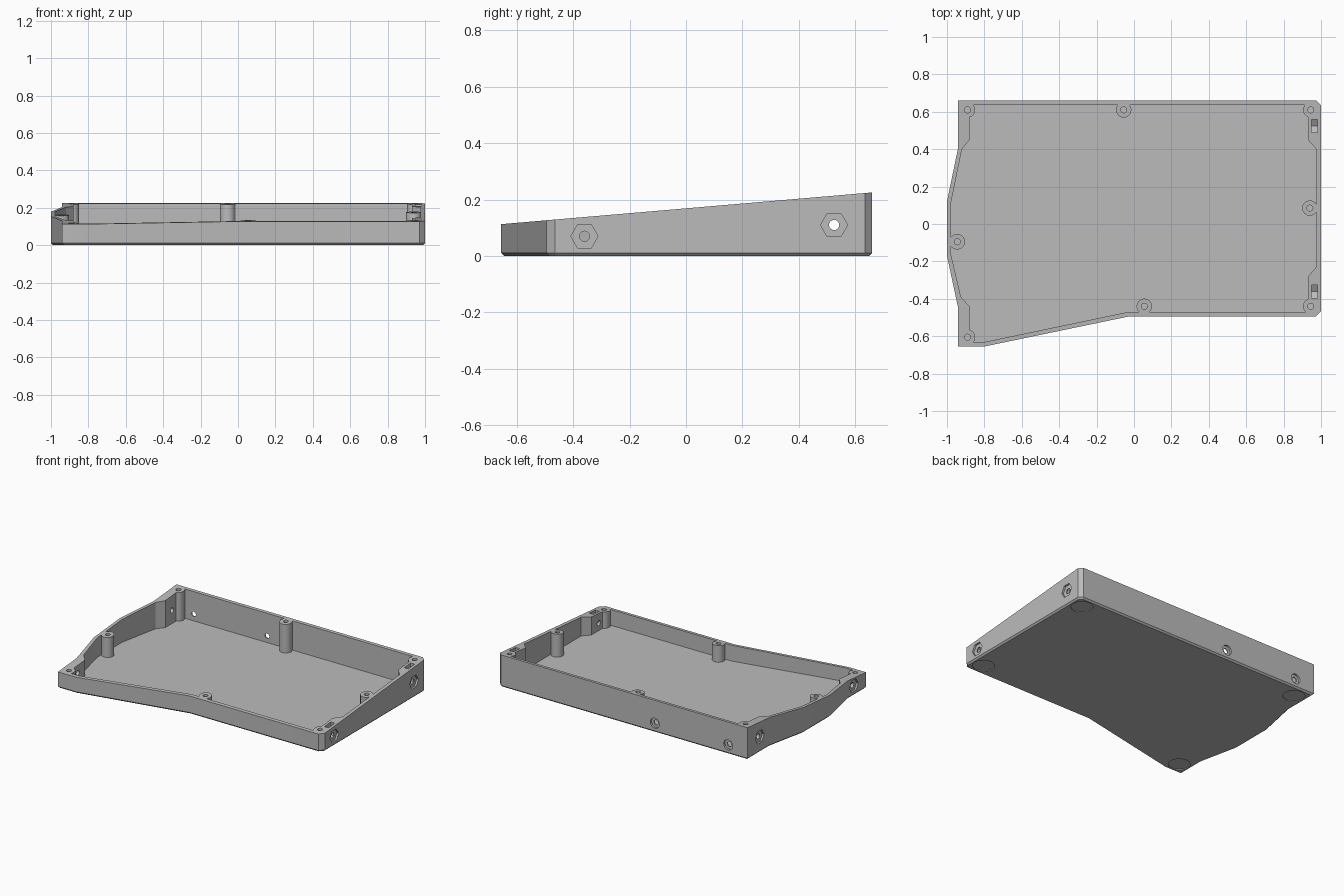
import bpy, bmesh, math
from mathutils import Matrix, Vector

old = bpy.data.objects.get("Cube")
if old:
    bpy.data.objects.remove(old, do_unlink=True)

grey = bpy.data.materials.new("plain grey plastic")
grey.use_nodes = True
grey.diffuse_color = (0.5, 0.5, 0.5, 1)
grey.node_tree.nodes["Principled BSDF"].inputs["Base Color"].default_value = (0.5, 0.5, 0.5, 1)

FLOOR, TALL = 0.018, 0.4
ALONG_X = Matrix(((0, 0, 1, 0), (1, 0, 0, 0), (0, 1, 0, 0), (0, 0, 0, 1)))
ALONG_Y = Matrix(((1, 0, 0, 0), (0, 0, 1, 0), (0, 1, 0, 0), (0, 0, 0, 1)))


def rim(y):
    """Height of the sloping top edge at depth y."""
    return 0.169 + 0.0855 * y


def finish(bm, name):
    bmesh.ops.recalc_face_normals(bm, faces=bm.faces[:])
    mesh = bpy.data.meshes.new(name)
    bm.to_mesh(mesh)
    bm.free()
    mesh.materials.append(grey)
    obj = bpy.data.objects.new(name, mesh)
    bpy.context.scene.collection.objects.link(obj)
    return obj


def prism(name, points, low, high, matrix=Matrix(), chamfer=0):
    """Extrude a flat outline from low to high, with an optional lower chamfer."""
    bm = bmesh.new()
    base = bm.faces.new([bm.verts.new((u, v, low)) for u, v in points])
    rim_edges = base.edges[:]
    ext = bmesh.ops.extrude_face_region(bm, geom=[base], use_keep_orig=True)
    top = [v for v in ext["geom"] if isinstance(v, bmesh.types.BMVert)]
    bmesh.ops.translate(bm, verts=top, vec=(0, 0, high - low))
    bmesh.ops.recalc_face_normals(bm, faces=bm.faces[:])
    if chamfer:
        bmesh.ops.bevel(bm, geom=rim_edges, offset=chamfer, segments=1, affect='EDGES')
    bm.transform(matrix)
    return finish(bm, name)


def round_bar(name, start, end, radius, sides=32):
    """Cylinder between two points that lie on one axis."""
    a, b = Vector(start), Vector(end)
    d = b - a
    if abs(d.x) > 0:
        turn = Matrix.Rotation(math.pi / 2, 4, 'Y')
    elif abs(d.y) > 0:
        turn = Matrix.Rotation(math.pi / 2, 4, 'X')
    else:
        turn = Matrix()
    bm = bmesh.new()
    bmesh.ops.create_cone(bm, cap_ends=True, segments=sides, radius1=radius, radius2=radius,
                          depth=d.length, matrix=Matrix.Translation((a + b) / 2) @ turn)
    return finish(bm, name)


def combine(target, tool, operation='DIFFERENCE'):
    tool.hide_render = True
    mod = target.modifiers.new("cut", 'BOOLEAN')
    mod.operation, mod.solver, mod.object = operation, 'EXACT', tool
    with bpy.context.temp_override(object=target, active_object=target):
        bpy.ops.object.modifier_apply(modifier=mod.name)
    bpy.data.objects.remove(tool, do_unlink=True)


# Outer tray block
outline = [(-0.94, -0.655), (-0.8, -0.655), (-0.03, -0.495), (0.97, -0.495), (1, -0.465),
           (1, 0.635), (0.975, 0.66), (-0.94, 0.66), (-0.94, 0.41), (-1, 0.12),
           (-1, -0.17), (-0.94, -0.45)]
tray = prism("case_tray", outline, 0, TALL, chamfer=0.011)

# Cavity with thicker walls near the corners
cavity = [(-0.88, -0.63), (-0.795, -0.63), (-0.03, -0.47), (0.93, -0.47), (0.93, -0.28),
          (0.975, -0.23), (0.975, 0.4), (0.93, 0.45), (0.93, 0.637), (-0.88, 0.637),
          (-0.88, 0.45), (-0.92, 0.4), (-0.978, 0.115), (-0.978, -0.165),
          (-0.925, -0.39), (-0.88, -0.44)]
combine(tray, prism("cavity_cutter", cavity, FLOOR, TALL + 0.1))

# Screw bosses
bosses = [(-0.055, 0.61), (0.055, -0.44), (-0.945, -0.095), (0.94, 0.085),
          (-0.89, 0.61), (0.945, 0.61), (0.945, -0.44), (-0.89, -0.605)]
for x, y in bosses:
    combine(tray, round_bar("boss", (x, y, 0.012), (x, y, TALL - 0.05), 0.041), 'UNION')

# Sloping top edge
slope = [(-1, rim(-1)), (1, rim(1)), (1, 1), (-1, 1)]
combine(tray, prism("slope_cutter", slope, -2, 2, ALONG_X))

# Screw holes
for x, y in bosses:
    combine(tray, round_bar("screw_cutter", (x, y, rim(y) - 0.08), (x, y, TALL), 0.016, 20))

# Side hexagon recesses, bolt holes and nut pockets
for side, face, y, z in [(1, 1, 0.525, 0.11), (1, 1, -0.36, 0.07),
                         (-1, -0.94, 0.525, 0.11), (-1, -0.94, -0.52, 0.07)]:
    combine(tray, round_bar("hex_cutter", (face - side * 0.013, y, z),
                            (face + side * 0.05, y, z), 0.048, 6))
    combine(tray, round_bar("bolt_cutter", (face - side * 0.12, y, z),
                            (face + side * 0.05, y, z), 0.018, 24))
    mid = face - side * 0.036
    pocket = [(y - 0.035, z - 0.02), (y, z - 0.04), (y + 0.035, z - 0.02),
              (y + 0.035, TALL), (y - 0.035, TALL)]
    combine(tray, prism("nut_cutter", pocket, mid - 0.016, mid + 0.016, ALONG_X))

# Rear panel opening with clipped corners
x0, x1, z0, z1, c = -0.735, -0.275, 0.022, 0.108, 0.008
opening = [(x0 + c, z0), (x1 - c, z0), (x1, z0 + c), (x1, z1 - c),
           (x1 - c, z1), (x0 + c, z1), (x0, z1 - c), (x0, z0 + c)]
combine(tray, prism("opening_cutter", opening, 0.6, 0.7, ALONG_Y))

# Counterbored screws beside the opening
for x in (-0.79, -0.22):
    combine(tray, round_bar("bore_cutter", (x, 0.646, 0.065), (x, 0.7, 0.065), 0.035))
    combine(tray, round_bar("hole_cutter", (x, 0.6, 0.065), (x, 0.7, 0.065), 0.017, 20))

# Shallow round foot recesses underneath
for x, y in [(0.91, 0.57), (0.91, -0.405), (-0.85, 0.57), (-0.85, -0.565)]:
    combine(tray, round_bar("foot_cutter", (x, y, -0.05), (x, y, 0.005), 0.07, 40))

# Smooth the rounded walls, keep edges sharp
bpy.ops.object.select_all(action='DESELECT')
tray.select_set(True)
bpy.context.view_layer.objects.active = tray
bpy.ops.object.shade_smooth_by_angle(angle=math.radians(20))
